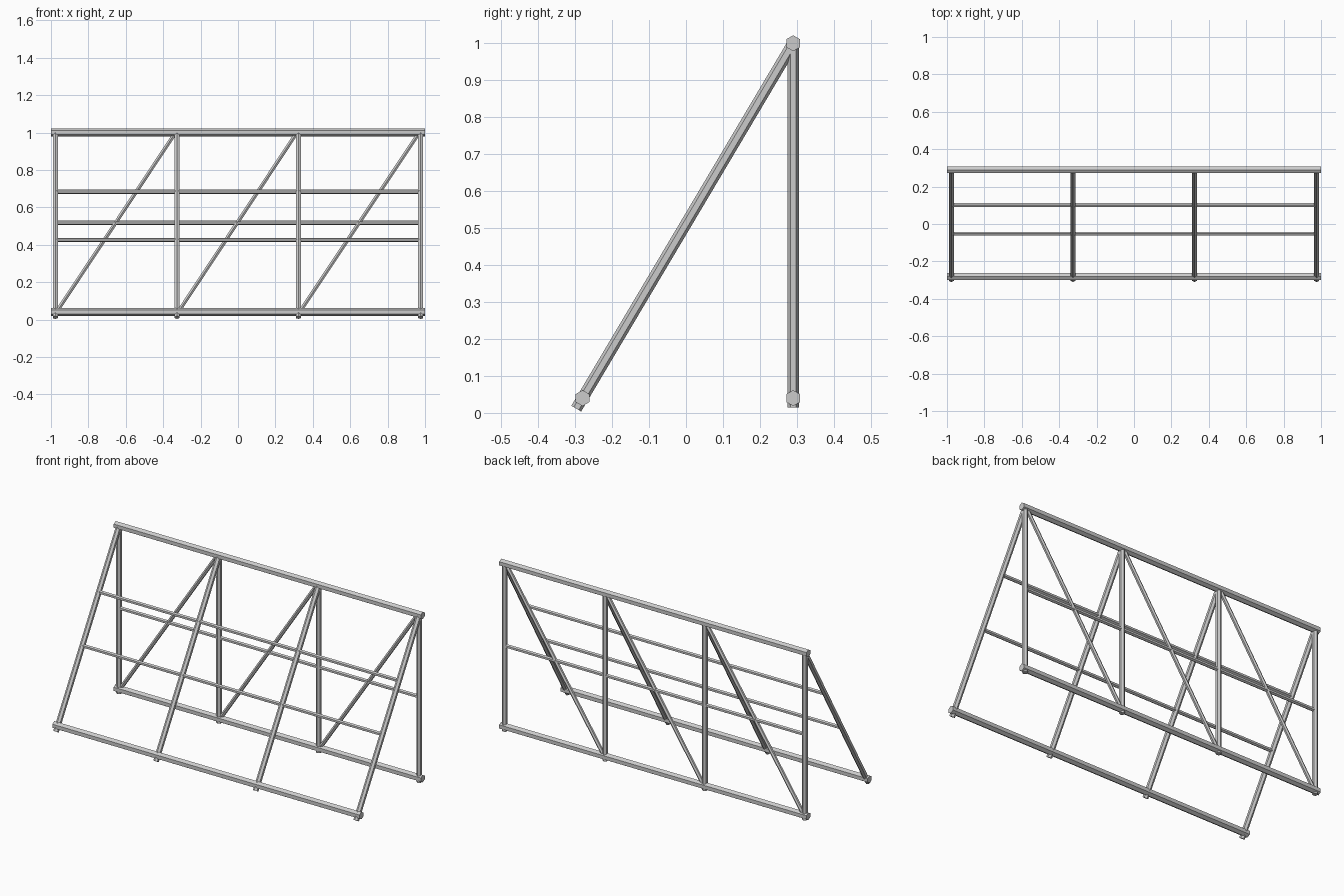
import bpy, bmesh
from mathutils import Vector, Matrix

if "Cube" in bpy.data.objects:
    bpy.data.objects.remove(bpy.data.objects["Cube"])


def bar(name, a, b, r, side):
    """Hexagonal bar from a to b; one pair of corners points along 'side'."""
    a, b = Vector(a), Vector(b)
    d = (b - a).normalized()
    u = Vector(side)
    u = (u - d * u.dot(d)).normalized()
    v = d.cross(u)
    rot = Matrix((u, v, d)).transposed().to_4x4()
    bm = bmesh.new()
    bmesh.ops.create_cone(bm, cap_ends=True, segments=6, radius1=r, radius2=r,
                          depth=(b - a).length)
    # make a corner lie on the local x axis whatever the primitive's start angle
    p = bm.verts[:][0].co
    bm.transform(Matrix.Rotation(-Vector((1, 0)).angle_signed(p.xy) * -1, 4, 'Z'))
    bm.transform(Matrix.Translation((a + b) / 2) @ rot)
    bmesh.ops.recalc_face_normals(bm, faces=bm.faces[:])
    me = bpy.data.meshes.new(name)
    bm.to_mesh(me)
    bm.free()
    ob = bpy.data.objects.new(name, me)
    bpy.context.collection.objects.link(ob)
    return ob


BACK = 0.29
POSTS = [-0.977, -0.326, 0.323, 0.977]
Z, Y = (0, 0, 1), (0, 1, 0)


def front_y(z):
    """Depth of the sloping front frame at height z."""
    return -0.28 + 0.57 * (z - 0.04) / 0.96


# Thick long rails: ridge and two feet
for name, y, z in (("top_rail", BACK, 1.0), ("front_bottom_rail", -0.28, 0.04),
                   ("back_bottom_rail", BACK, 0.04)):
    bar(name, (-1, y, z), (1, y, z), 0.0215, Z)

# Sloping front legs and upright back legs
for i, x in enumerate(POSTS):
    bar(f"front_leg_{i}", (x, front_y(0.0115), 0.0115), (x, BACK, 1.0), 0.0155, Y)
    bar(f"back_leg_{i}", (x, BACK, 0.015), (x, BACK, 1.0), 0.0155, Y)

# Thin horizontal cross bars
for name, y, z in (("front_upper_bar", front_y(0.683), 0.683),
                   ("front_lower_bar", front_y(0.425), 0.425),
                   ("back_middle_bar", BACK, 0.517)):
    bar(name, (POSTS[0], y, z), (POSTS[-1], y, z), 0.0115, Z)

# Diagonal braces, one in each back bay
for i in range(3):
    bar(f"back_brace_{i}", (POSTS[i] + 0.006, BACK, 0.04),
        (POSTS[i + 1] - 0.008, BACK, 1.0), 0.0115, Y)
